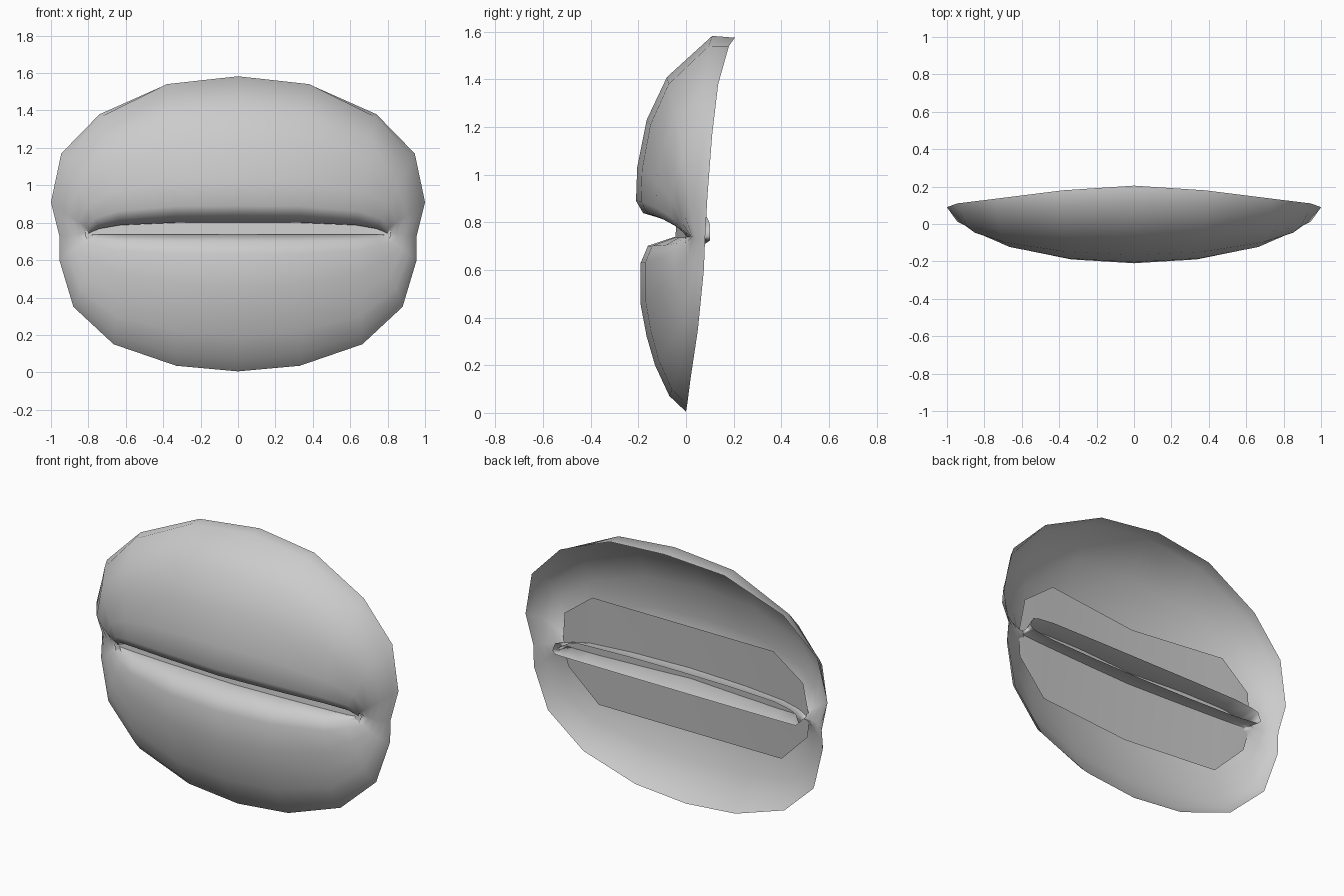
import bpy, bmesh

if "Cube" in bpy.data.objects:
    bpy.data.objects.remove(bpy.data.objects["Cube"])

grey = bpy.data.materials.new("soft grey")
grey.diffuse_color = (0.6, 0.6, 0.6, 1)
grey.use_nodes = True
grey.node_tree.nodes["Principled BSDF"].inputs["Base Color"].default_value = grey.diffuse_color


def make_object(name, bm):
    """Turn a half mesh (x >= 0) into a mirrored, smooth shaded object."""
    mesh = bpy.data.meshes.new(name)
    bmesh.ops.recalc_face_normals(bm, faces=bm.faces)
    bm.to_mesh(mesh)
    bm.free()
    for p in mesh.polygons:
        p.use_smooth = True
    mesh.materials.append(grey)
    obj = bpy.data.objects.new(name, mesh)
    bpy.context.collection.objects.link(obj)
    mirror = obj.modifiers.new("mirror", 'MIRROR')
    mirror.merge_threshold = 0.002
    return obj


def skin(bm, columns):
    """Join neighbouring columns of points with quads."""
    cols = [[bm.verts.new(p) for p in c] for c in columns]
    for a, b in zip(cols, cols[1:]):
        for i in range(len(a) - 1):
            bm.faces.new((a[i], a[i + 1], b[i + 1], b[i]))


# Bulge profiles from the outer rim (first) to the slit (last)
UP_T, UP_D = (1.01, .787, .555, .297, .116, .05), (.095, .285, .37, .41, .415, .385)
LOW_T, LOW_D = (.91, .734, .57, .39, .147, .05), (.07, .13, .165, .19, .19, .16)
SIDE_T = (.92, .75, .55, .32, .14, .06)

# Each column: rim point, slit point, bulge strength, share of side spacing
UPPER = [((0, .205, 1.575), (0, -.05, .80), 1, 0),
         ((.38, .18, 1.54), (.33, -.045, .80), .89, .1),
         ((.74, .135, 1.38), (.63, -.03, .787), .63, .4),
         ((.945, .11, 1.17), (.74, -.015, .768), .42, .8),
         ((1.0, .09, .91), (.78, -.005, .752), .27, 1)]
CORNER = [((.955, .08, .73), (.80, 0, .742), .14, 1)]
LOWER = [((.955, .075, .60), (.78, -.005, .737), .38, 1),
         ((.88, .05, .35), (.74, -.015, .736), .52, .8),
         ((.665, .02, .15), (.63, -.03, .736), .66, .4),
         ((.33, .005, .035), (.33, -.045, .737), .92, .1),
         ((0, 0, .005), (0, -.05, .738), 1, 0)]


def column(rim, slit, g, side, ts, ds, back_z):
    pts = [rim]
    for t, s, d in zip(ts, SIDE_T, ds):
        t += (s - t) * side
        x, z = (slit[i] + (rim[i] - slit[i]) * t for i in (0, 2))
        pts.append((x, rim[1] - d * g, z))
    pts.append(slit)
    # inner wall of the slit, running backwards
    pts.append((slit[0] * 1.02, .08 + .02 * side, slit[2] + (back_z - slit[2]) * (1 - .5 * side)))
    return pts


# Two padded lips around the slit, as one open shell
bm = bmesh.new()
skin(bm, [column(*c, UP_T, UP_D, .83) for c in UPPER]
     + [column(*c, SIDE_T, UP_D, .742) for c in CORNER]
     + [column(*c, LOW_T, LOW_D, .71) for c in LOWER])
make_object("lips", bm)

# Thin sheet behind the slit, bent along its middle
bm = bmesh.new()
skin(bm, [[(0, -.075, .40), (0, -.045, .738), (0, -.016, 1.063)],
          [(.605, -.04, .42), (.605, -.01, .738), (.60, .03, 1.089)],
          [(.792, -.02, .607), (.817, 0, .738), (.79, .02, .944)]])
make_object("inner_sheet", bm)
